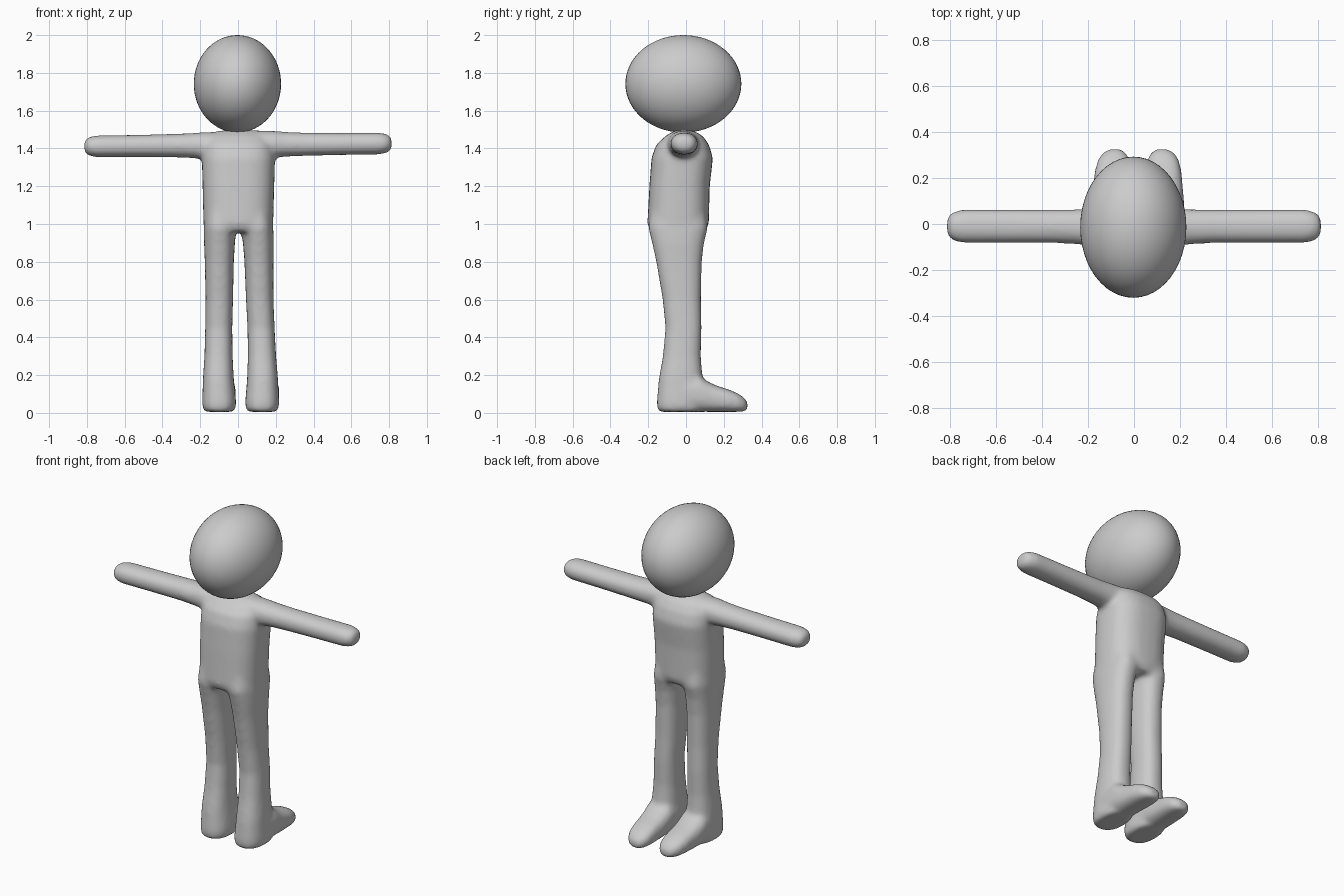
import bpy, bmesh, math
from mathutils import Vector

if "Cube" in bpy.data.objects:
    bpy.data.objects.remove(bpy.data.objects["Cube"])

grey = bpy.data.materials.new("soft grey")
grey.diffuse_color = (0.6, 0.6, 0.6, 1)
grey.use_nodes = True
grey.node_tree.nodes["Principled BSDF"].inputs["Base Color"].default_value = grey.diffuse_color


def loft(bm, axis, sections, power=2.3, sides=28):
    """Closed tube along an axis; section = (position, centre a, radius a, centre b, radius b)."""
    rings = []
    for pos, ca, ra, cb, rb in sections:
        ring = []
        for i in range(sides):
            t = 2 * math.pi * i / sides
            c, s = math.cos(t), math.sin(t)
            a = ca + ra * math.copysign(abs(c) ** (2 / power), c)
            b = cb + rb * math.copysign(abs(s) ** (2 / power), s)
            co = {'X': (pos, a, b), 'Y': (a, pos, b), 'Z': (a, b, pos)}[axis]
            ring.append(bm.verts.new(Vector(co)))
        rings.append(ring)
    for r0, r1 in zip(rings, rings[1:]):
        for i in range(sides):
            j = (i + 1) % sides
            bm.faces.new((r0[i], r0[j], r1[j], r1[i]))
    bm.faces.new(rings[0])
    bm.faces.new(rings[-1])


bm = bmesh.new()

# Torso
loft(bm, 'Z', [
    (1.495, 0, .10, -.01, .05), (1.465, 0, .16, -.01, .10),
    (1.42, 0, .185, -.018, .14), (1.35, .002, .194, -.02, .163),
    (1.2, .002, .19, -.034, .16), (1.0, .002, .185, -.042, .163),
    (.96, .002, .17, -.042, .145)], 2.6)

for side in (-1, 1):
    # Legs: the +x leg stands a little further out
    def cx(left, right):
        return left if side < 0 else right
    loft(bm, 'Z', [
        (1.10, side * .09, .08, -.04, .14),
        (.98, cx(-.095, .10), .087, -.042, .158),
        (.90, cx(-.098, .108), .082, -.042, .138),
        (.80, cx(-.099, .111), .077, -.037, .121),
        (.60, cx(-.099, .115), .073, -.022, .102),
        (.45, cx(-.102, .122), .072, -.013, .096),
        (.30, cx(-.103, .127), .075, -.022, .101),
        (.18, cx(-.104, .130), .082, -.028, .116),
        (.06, cx(-.100, .128), .090, -.030, .125),
        (.025, cx(-.100, .128), .088, -.030, .124),
        (.005, cx(-.100, .128), .076, -.030, .112)], 2.4)

    # Feet
    loft(bm, 'Y', [
        (-.10, cx(-.10, .128), .08, .08, .075),
        (.00, cx(-.10, .130), .088, .10, .095),
        (.07, cx(-.10, .131), .088, .103, .098),
        (.11, cx(-.098, .131), .086, .087, .082),
        (.16, cx(-.096, .130), .083, .075, .070),
        (.23, cx(-.092, .128), .079, .064, .059),
        (.28, cx(-.088, .126), .070, .053, .048),
        (.31, cx(-.085, .124), .052, .043, .036),
        (.326, cx(-.083, .122), .028, .036, .022)], 2.6)

    # Arms
    z0, z1 = cx(1.415, 1.422), cx(1.411, 1.426)
    loft(bm, 'X', [
        (side * .05, -.015, .09, z0, .075),
        (side * .19, -.015, .082, z0, .071),
        (side * .25, -.012, .076, z0, .066),
        (side * .35, -.010, .073, z0, .062),
        (side * .55, -.010, .073, (z0 + z1) / 2, .059),
        (side * .75, -.010, .073, z1, .058),
        (side * .79, -.010, .062, z1, .050),
        (side * .814, -.010, .040, z1, .032)], 2.15)

bmesh.ops.recalc_face_normals(bm, faces=bm.faces)
mesh = bpy.data.meshes.new("body")
bm.to_mesh(mesh)
bm.free()
body = bpy.data.objects.new("body", mesh)
bpy.context.collection.objects.link(body)
mesh.materials.append(grey)

# Fuse the limbs into one soft skin
fuse = body.modifiers.new("fuse", 'REMESH')
fuse.mode = 'VOXEL'
fuse.voxel_size = 0.012
fuse.use_smooth_shade = True
soften = body.modifiers.new("soften", 'SMOOTH')
soften.factor = 0.5
soften.iterations = 14

# Head
bpy.ops.mesh.primitive_uv_sphere_add(segments=48, ring_count=32, location=(-.003, -.014, 1.742))
head = bpy.context.object
head.name = "head"
head.scale = (.231, .307, .258)
head.data.materials.append(grey)
bpy.ops.object.shade_smooth()
